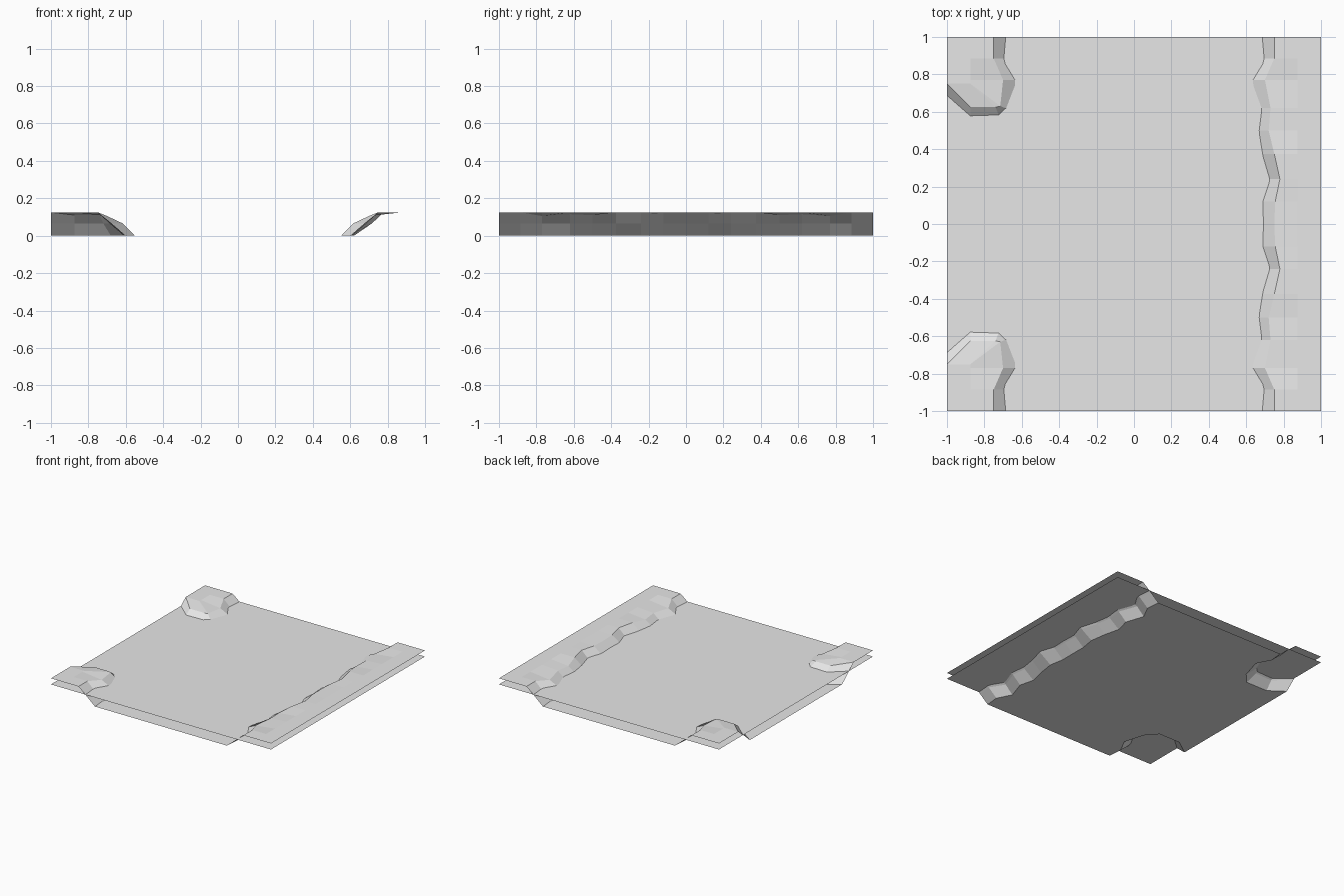
import bpy, bmesh

if "Cube" in bpy.data.objects:
    bpy.data.objects.remove(bpy.data.objects["Cube"])

TOP, MID, WATER = 0.125, 0.065, 0.075

grey = bpy.data.materials.new("plain grey")
grey.diffuse_color = (0.8, 0.8, 0.8, 1)
grey.use_nodes = True
grey.node_tree.nodes["Principled BSDF"].inputs["Base Color"].default_value = grey.diffuse_color


def sheet(name, faces, mirror=True):
    """Open sheet from point lists, every face turned up, mirrored front to back."""
    bm = bmesh.new()
    for pts in faces:
        bm.faces.new([bm.verts.new(p) for p in pts])
    bmesh.ops.remove_doubles(bm, verts=bm.verts, dist=0.0005)
    bm.normal_update()
    for f in bm.faces:
        if f.normal.z < 0:
            f.normal_flip()
    me = bpy.data.meshes.new(name)
    bm.to_mesh(me)
    bm.free()
    me.materials.append(grey)
    ob = bpy.data.objects.new(name, me)
    bpy.context.collection.objects.link(ob)
    if mirror:
        m = ob.modifiers.new("front half", 'MIRROR')
        m.use_axis = (False, True, False)
    return ob


def strips(rows):
    """Quads (or triangles where points coincide) between neighbouring rows."""
    faces = []
    for a, b in zip(rows, rows[1:]):
        for i in range(len(a) - 1):
            pts = []
            for p in (a[i], a[i + 1], b[i + 1], b[i]):
                if p not in pts:
                    pts.append(p)
            if len(pts) > 2:
                faces.append(pts)
    return faces


def straight(s, y, bottom, mid, crest, z):
    """Bank cross-section facing the river; s = side."""
    return [(s * bottom, y, 0), (s * mid, y, MID), (s * crest, y, z), (s * 0.875, y, TOP)]


# Right bank: y, bottom x, middle x, crest x, crest height
sections = [
    (1, .60, .675, .75, .125), (.885, .61, .685, .75, .125), (.77, .55, .615, .70, .105),
    (.62, .60, .67, .73, .115), (.5, .57, .655, .72, .11), (.375, .60, .675, .75, .125),
    (.24, .62, .715, .78, .125), (.12, .60, .675, .755, .12), (0, .60, .68, .75, .12)]
right = [straight(1, *s) for s in sections]
plateau = [[r[3], (1, r[3][1], TOP)] for r in right]
sheet("right_bank", strips(right) + strips(plateau))

# Left corner bank, curving round to the side opening
inner = (-.875, .75, TOP)
left = [straight(-1, *s) for s in sections[:3]] + [
    [(-.60, .60, 0), (-.675, .615, MID), (-.715, .63, .11), inner],
    [(-.68, .51, 0), (-.72, .57, MID), (-.74, .625, .11), inner],
    [(-.875, .51, 0), (-.875, .565, MID), (-.875, .625, .11), inner],
    [(-1, .60, 0), (-1, .675, MID), (-1, .75, TOP), inner]]
corner_top = [(-1, 1, TOP)] + [r[3] for r in left[:3]] + [inner, (-1, .75, TOP)]
sheet("left_bank", strips(left) + [corner_top])

# River bed between the bank feet
bed = [r[0] for r in right] + [(-1, 0, 0)] + [r[0] for r in reversed(left)]
sheet("river_bed", [bed])

# Water surface over the whole tile
sheet("water", [[(-1, -1, WATER), (1, -1, WATER), (1, 1, WATER), (-1, 1, WATER)]], mirror=False)
